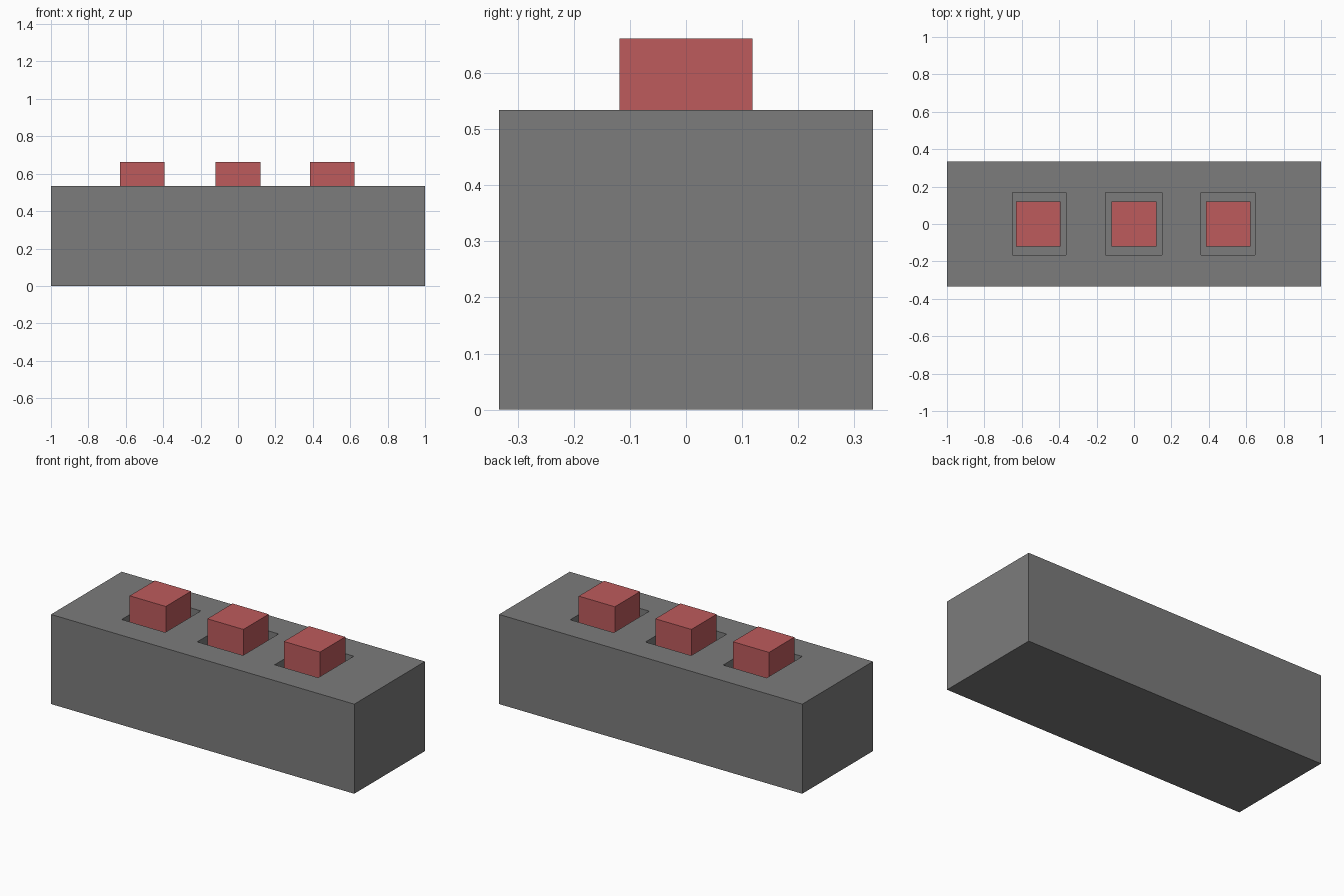
import bpy

if "Cube" in bpy.data.objects:
    bpy.data.objects.remove(bpy.data.objects["Cube"])

FLOOR = 0.424  # pocket floor height, where the buttons rest
TOP = 0.534


def paint(name, r, g, b):
    mat = bpy.data.materials.new(name)
    mat.diffuse_color = (r, g, b, 1)
    mat.use_nodes = True
    mat.node_tree.nodes["Principled BSDF"].inputs["Base Color"].default_value = mat.diffuse_color
    return mat


def box(name, x, y, z, mat):
    """Axis-aligned box from (min, max) ranges."""
    ranges = (x, y, z)
    bpy.ops.mesh.primitive_cube_add(size=1, location=[(a + b) / 2 for a, b in ranges])
    ob = bpy.context.object
    ob.name = name
    ob.scale = [b - a for a, b in ranges]
    bpy.ops.object.transform_apply(location=False, rotation=False, scale=True)
    ob.data.materials.append(mat)
    return ob


red = paint("button_red", 0.51, 0.105, 0.108)
grey = paint("housing_grey", 0.2, 0.2, 0.2)

# Solid housing
housing = box("housing", (-1, 1), (-0.333, 0.333), (0, TOP), grey)

# Pockets cut in the top, each with a square button
layout = [
    ("left", (-0.650, -0.363), -0.512),
    ("middle", (-0.152, 0.150), 0.0),
    ("right", (0.359, 0.646), 0.505),
]
for side, pocket_x, cx in layout:
    cutter = box(side + "_pocket_cutter", pocket_x, (-0.167, 0.168), (FLOOR, TOP + 0.1), grey)
    cutter.hide_render = True
    cutter.hide_set(True)
    cut = housing.modifiers.new(side + "_pocket", 'BOOLEAN')
    cut.operation = 'DIFFERENCE'
    cut.solver = 'EXACT'
    cut.object = cutter

    button = box(side + "_button", (cx - 0.119, cx + 0.119), (-0.119, 0.119), (FLOOR, 0.662), red)
